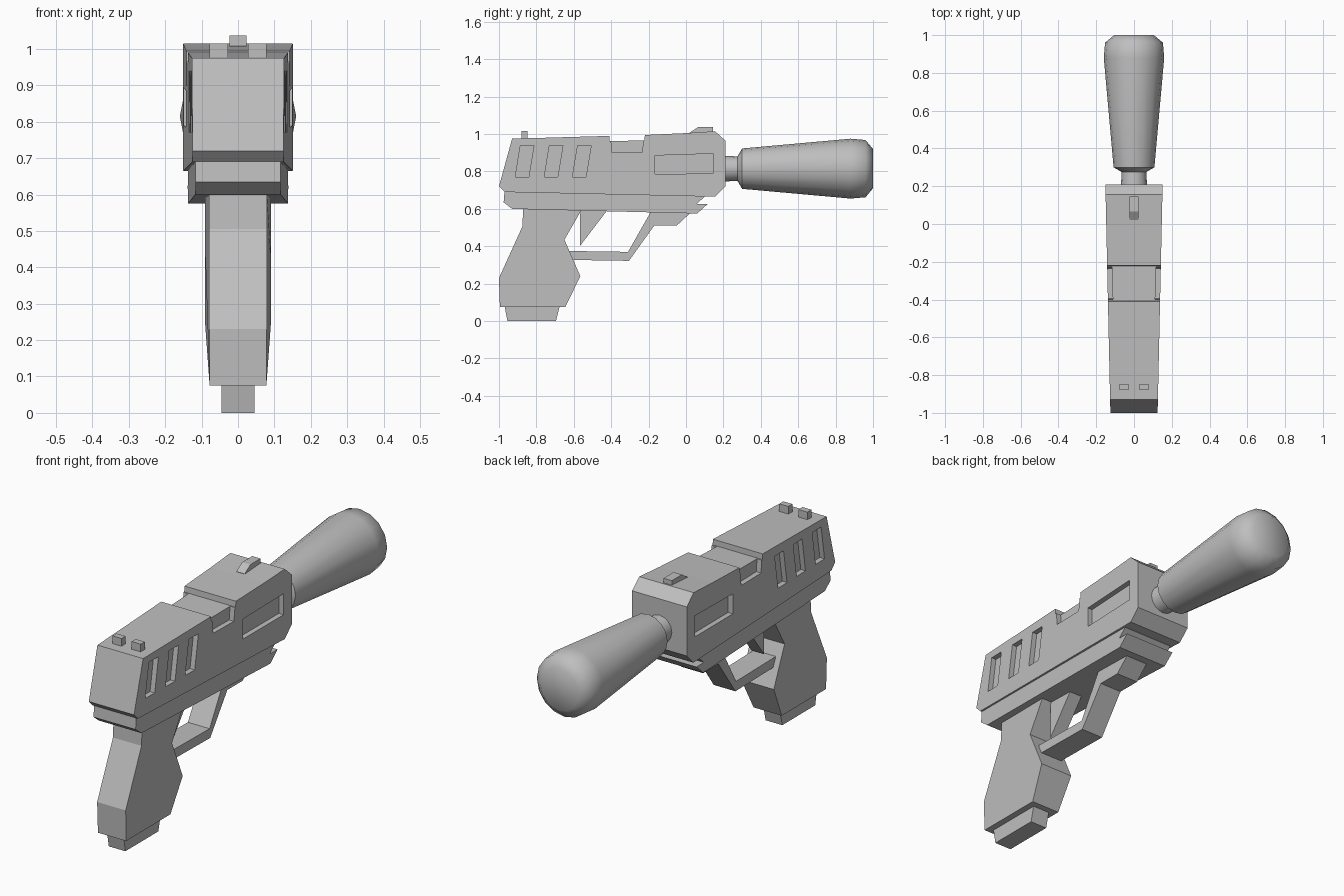
import bpy, bmesh, math

old = bpy.data.objects.get("Cube")
if old:
    bpy.data.objects.remove(old, do_unlink=True)

grey = bpy.data.materials.new("mid_grey")
grey.use_nodes = True
COLOUR = (0.52, 0.52, 0.52, 1)
grey.diffuse_color = COLOUR
grey.node_tree.nodes["Principled BSDF"].inputs["Base Color"].default_value = COLOUR


def finish(name, bm):
    bmesh.ops.recalc_face_normals(bm, faces=bm.faces)
    mesh = bpy.data.meshes.new(name)
    bm.to_mesh(mesh)
    bm.free()
    mesh.materials.append(grey)
    obj = bpy.data.objects.new(name, mesh)
    bpy.context.collection.objects.link(obj)
    return obj


def add_prism(bm, profile, left, right):
    """Extrude a (y, z) profile between two x limits, each a function of y."""
    a = [bm.verts.new((left(p[0]), p[0], p[1])) for p in profile]
    b = [bm.verts.new((right(p[0]), p[0], p[1])) for p in profile]
    bm.faces.new(a)
    bm.faces.new(b[::-1])
    for i in range(len(a)):
        j = (i + 1) % len(a)
        bm.faces.new((a[i], b[i], b[j], a[j]))


def prism(name, profile, half):
    """Symmetric extrusion; half is a constant or a function of y."""
    fn = half if callable(half) else (lambda y: half)
    bm = bmesh.new()
    add_prism(bm, profile, lambda y: -fn(y), fn)
    return finish(name, bm)


def slide_half(y):
    return 0.125 + (y + 1) * 0.022


# Upper slide, widening toward the muzzle
slide = prism("slide", [(-1.0, 0.72), (-0.93, 0.975), (-0.41, 0.99), (-0.215, 0.995),
                        (0.0, 1.005), (0.155, 1.015), (0.21, 0.965), (0.21, 0.72),
                        (0.155, 0.665), (-0.97, 0.69)], slide_half)

# Recesses: three slanted vents, one long port and the ejection notch sides
recesses = [[(y, 0.77), (y + 0.072, 0.77), (y + 0.1, 0.94), (y + 0.028, 0.94)]
            for y in (-0.913, -0.758, -0.607)]
recesses.append([(-0.165, 0.785), (0.145, 0.79), (0.145, 0.895), (-0.165, 0.885)])
notch = [(-0.395, 0.9), (-0.235, 0.9), (-0.212, 1.1), (-0.413, 1.1)]
cut_bm = bmesh.new()
for side in (-1, 1):
    for profile in recesses + [notch]:
        add_prism(cut_bm, profile,
                  lambda y: side * (slide_half(y) - 0.026), lambda y: side * 0.25)
side_cutter = finish("side_cutter", cut_bm)
top_cutter = prism("top_cutter", [(-0.408, 0.962), (-0.222, 0.966),
                                  (-0.212, 1.1), (-0.413, 1.1)], 0.3)
for cutter in (side_cutter, top_cutter):
    cutter.hide_render = True
    mod = slide.modifiers.new("cut", 'BOOLEAN')
    mod.operation = 'DIFFERENCE'
    mod.solver = 'EXACT'
    mod.object = cutter
bpy.context.view_layer.update()
evaluated = slide.evaluated_get(bpy.context.evaluated_depsgraph_get())
cut_mesh = bpy.data.meshes.new_from_object(evaluated)
slide.modifiers.clear()
slide.data = cut_mesh
for cutter in (side_cutter, top_cutter):
    bpy.data.objects.remove(cutter, do_unlink=True)

# Lower frame with the stepped nose
prism("frame", [(-0.97, 0.7), (-0.975, 0.635), (-0.93, 0.6), (0.06, 0.575),
                (0.115, 0.625), (0.055, 0.625), (0.1, 0.665), (0.1, 0.7)],
      lambda y: 0.116 + (y + 1) * 0.02)

# Grip, slimmer along its back and at its foot
grip_outline = [(-0.87, 0.61), (-0.875, 0.505), (-1.0, 0.23), (-0.995, 0.075),
                (-0.645, 0.075), (-0.565, 0.24), (-0.65, 0.435), (-0.555, 0.6)]
grip = prism("grip", grip_outline, lambda y: 0.079 if y < -0.8 else 0.09)
for v in grip.data.vertices:
    if v.co.z < 0.1:
        v.co.x *= 0.078 / abs(v.co.x)
prism("magazine_base", [(-0.97, 0.08), (-0.955, 0), (-0.695, 0), (-0.675, 0.08)], 0.046)

# Trigger and its guard
prism("trigger", [(-0.568, 0.4), (-0.565, 0.6), (-0.415, 0.6)], 0.035)
prism("trigger_guard", [(-0.64, 0.375), (-0.31, 0.37), (-0.185, 0.59), (0.02, 0.59),
                        (0.02, 0.575), (-0.05, 0.51), (-0.17, 0.51),
                        (-0.305, 0.322), (-0.62, 0.327)], 0.06)

# Sights
prism("front_sight", [(0.02, 0.99), (0.02, 1.008), (0.065, 1.037),
                      (0.145, 1.037), (0.145, 0.99)], 0.023)
for side, name in ((-1, "rear_sight_right"), (1, "rear_sight_left")):
    bm = bmesh.new()
    add_prism(bm, [(-0.88, 0.96), (-0.88, 1.015), (-0.848, 1.015), (-0.848, 0.96)],
              lambda y: side * 0.028, lambda y: side * 0.078)
    finish(name, bm)

# Flared round muzzle, revolved around the barrel axis
SIDES, AXIS_Z = 16, 0.815
bm = bmesh.new()
rings = []
for y, r in [(0.19, 0.07), (0.275, 0.065), (0.3, 0.108), (0.88, 0.16),
             (0.96, 0.153), (1.0, 0.105)]:
    angles = [2 * math.pi * i / SIDES for i in range(SIDES)]
    rings.append([bm.verts.new((r * math.cos(a), y, AXIS_Z + r * math.sin(a)))
                  for a in angles])
for lower, upper in zip(rings, rings[1:]):
    for i in range(SIDES):
        j = (i + 1) % SIDES
        bm.faces.new((lower[i], lower[j], upper[j], upper[i]))
bm.faces.new(rings[0])
bm.faces.new(rings[-1])
muzzle = finish("flared_muzzle", bm)
bpy.ops.object.select_all(action='DESELECT')
muzzle.select_set(True)
bpy.context.view_layer.objects.active = muzzle
bpy.ops.object.shade_smooth_by_angle(angle=math.radians(50))
